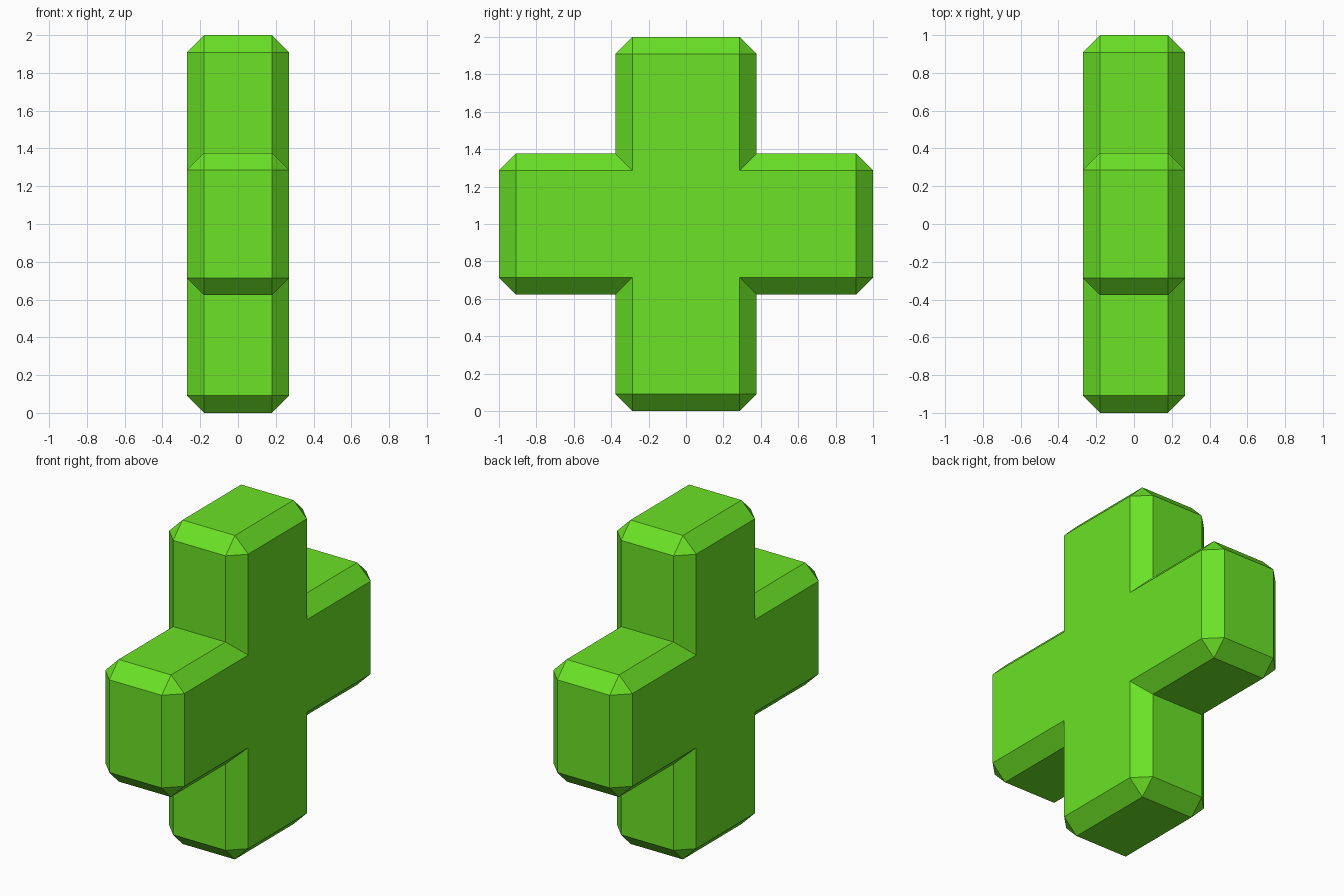
import bpy, bmesh
from mathutils import Vector

if "Cube" in bpy.data.objects:
    bpy.data.objects.remove(bpy.data.objects["Cube"])

HALF_DEPTH, ARM, REACH, CHAMFER = 0.27, 0.377, 1.0, 0.091

green = bpy.data.materials.new("bright_green")
green.diffuse_color = (0.145, 0.76, 0.019, 1)
green.use_nodes = True
green.node_tree.nodes["Principled BSDF"].inputs["Base Color"].default_value = green.diffuse_color

# Plus-shaped profile in the YZ plane, one quadrant rotated four times
profile = []
y_z = [(REACH, -ARM), (REACH, ARM), (ARM, ARM)]
for _ in range(4):
    profile += y_z
    y_z = [(-z, y) for y, z in y_z]

# Extrude the profile along x
bm = bmesh.new()
face = bm.faces.new([bm.verts.new((-HALF_DEPTH, y, z + 1)) for y, z in profile])
ext = bmesh.ops.extrude_face_region(bm, geom=[face], use_keep_orig=True)
moved = [g for g in ext["geom"] if isinstance(g, bmesh.types.BMVert)]
bmesh.ops.translate(bm, verts=moved, vec=Vector((2 * HALF_DEPTH, 0, 0)))
bmesh.ops.recalc_face_normals(bm, faces=bm.faces[:])

# Chamfer every outward edge, keeping the four inner corners sharp
outer = [e for e in bm.edges if e.is_convex]
bmesh.ops.bevel(bm, geom=outer, offset=CHAMFER, offset_type='OFFSET',
                segments=1, profile=0.5, affect='EDGES', clamp_overlap=False)
bmesh.ops.recalc_face_normals(bm, faces=bm.faces[:])

mesh = bpy.data.meshes.new("cross_body")
bm.to_mesh(mesh)
bm.free()
mesh.materials.append(green)
cross = bpy.data.objects.new("cross_body", mesh)
bpy.context.collection.objects.link(cross)
